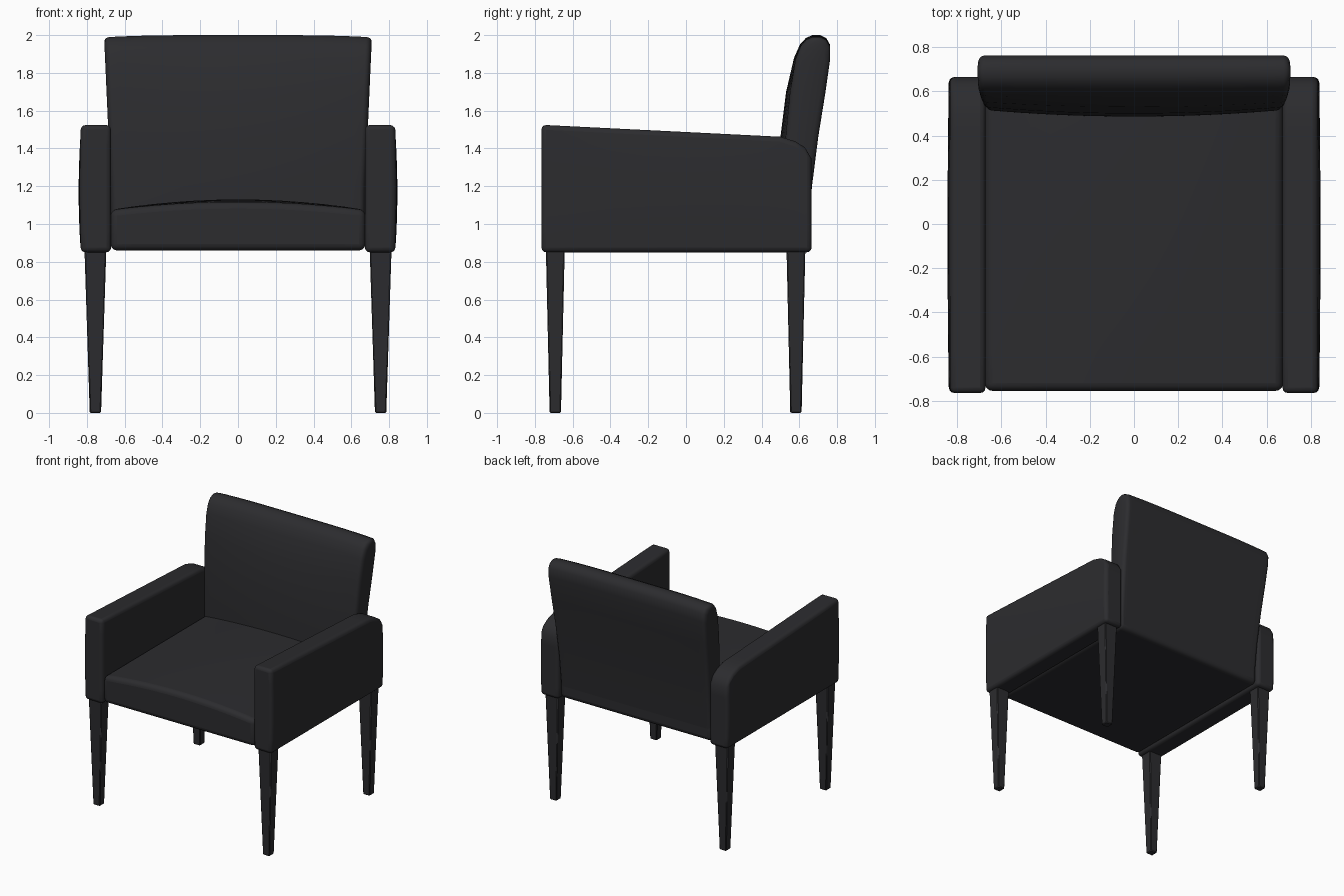
import bpy, bmesh, math

if "Cube" in bpy.data.objects:
    bpy.data.objects.remove(bpy.data.objects["Cube"])

mat = bpy.data.materials.new("charcoal")
mat.diffuse_color = (0.025, 0.025, 0.028, 1)
mat.use_nodes = True
mat.node_tree.nodes["Principled BSDF"].inputs["Base Color"].default_value = mat.diffuse_color


def lerp_table(table, t):
    """Piecewise-linear lookup in (key, value) pairs."""
    for (a, va), (b, vb) in zip(table, table[1:]):
        if t <= b:
            return va + (vb - va) * (t - a) / (b - a)
    return table[-1][1]


def shaped_box(name, us, vs, ws, fn, bevel=0, segments=3):
    """Box surface on a grid of stations, each grid point placed by fn(u, v, w)."""
    bm = bmesh.new()
    cache = {}

    def vert(key):
        if key not in cache:
            cache[key] = bm.verts.new(fn(*key))
        return cache[key]

    axes = (us, vs, ws)
    for k in range(3):
        i, j = (k + 1) % 3, (k + 2) % 3
        for end in (axes[k][0], axes[k][-1]):
            for a0, a1 in zip(axes[i], axes[i][1:]):
                for b0, b1 in zip(axes[j], axes[j][1:]):
                    quad = []
                    for a, b in ((a0, b0), (a1, b0), (a1, b1), (a0, b1)):
                        key = [0, 0, 0]
                        key[k], key[i], key[j] = end, a, b
                        quad.append(vert(tuple(key)))
                    bm.faces.new(quad)
    bmesh.ops.recalc_face_normals(bm, faces=bm.faces)
    mesh = bpy.data.meshes.new(name)
    bm.to_mesh(mesh)
    bm.free()
    ob = bpy.data.objects.new(name, mesh)
    bpy.context.collection.objects.link(ob)
    mesh.materials.append(mat)
    if bevel:
        mod = ob.modifiers.new("soft_edges", 'BEVEL')
        mod.width, mod.segments = bevel, segments
        mod.limit_method, mod.angle_limit = 'ANGLE', math.radians(40)
    bpy.ops.object.select_all(action='DESELECT')
    ob.select_set(True)
    bpy.context.view_layer.objects.active = ob
    bpy.ops.object.shade_smooth_by_angle(angle=math.radians(40))
    return ob


def spread(n, a=-1.0, b=1.0):
    return [a + (b - a) * i / n for i in range(n + 1)]


# Seat: crowned cushion with rounded front edge
def seat_point(u, v, w):
    crown = 1.075 + 0.055 * (1 - u * u) * (1 - 0.25 * v * v)
    z = 0.86 if w < 0 else crown
    return (0.675 * u, -0.055 + 0.7 * v, z)


shaped_box("seat", spread(12), spread(8), [-1, 1], seat_point, 0.035, 4)

# Backrest: leaning padded slab, rounded top and ends
FRONT = [(0.96, 0.485), (1.2, 0.487), (1.46, 0.5), (1.7, 0.53), (1.88, 0.572),
         (1.95, 0.603), (1.985, 0.635), (2.0, 0.67)]
BACK = [(0.96, 0.645), (1.2, 0.667), (1.46, 0.70), (1.7, 0.738), (1.88, 0.763),
        (1.95, 0.762), (1.985, 0.742), (2.0, 0.71)]
R = 0.03


def back_point(u, v, w):
    half = 0.67 + 0.036 * max(0, (w - 1.1) / 0.85)
    d = min(R, half * (1 - abs(u)))
    shrink = R - math.sqrt(max(0, R * R - (R - d) ** 2))
    f, b = lerp_table(FRONT, w), lerp_table(BACK, w)
    s = min(shrink, 0.4 * (b - f))
    y = f + 0.03 * u ** 2 * min(1, (2 - w) / 0.4) + s if v < 0 else b - s
    top = max(0, (w - 1.5) / 0.5)
    return (half * u, y, w - top * (0.012 * u ** 4 + 0.6 * shrink))


ends = [0.956, 0.965, 0.978, 0.99, 1.0]
us = [-e for e in reversed(ends)] + spread(12, -0.9, 0.9) + ends
shaped_box("backrest", us, [-1, 1], [z for z, _ in FRONT], back_point)

# Arms: upholstered side panels, sloping top with rounded rear corner
ARM_TOP = [(-0.765, 1.525), (0.5, 1.462), (0.58, 1.437), (0.63, 1.405), (0.665, 1.345)]
ARM_YS = spread(6, -0.765, 0.4) + [y for y, _ in ARM_TOP[1:]]

for side, s in (("left", -1), ("right", 1)):
    def arm_point(u, v, w):
        t = (v + 0.05) / 0.715
        bulge = 0.012 * (1 - (2 * w - 1) ** 2) * (1 - 0.5 * t * t)
        x = 0.832 + bulge if u > 0 else 0.672
        return (s * x, v, 0.85 + w * (lerp_table(ARM_TOP, v) - 0.85))

    shaped_box(side + "_arm", [-1, 1], ARM_YS, spread(6, 0, 1), arm_point, 0.025)

    # Legs: square, tapering to the floor
    for end, y in (("front", -0.692), ("rear", 0.582)):
        def leg_point(u, v, w):
            hx, hy = (0.058, 0.05) if w else (0.03, 0.03)
            return (s * (0.755 + u * hx), y + v * hy, 0.87 * w)

        shaped_box(f"{end}_{side}_leg", [-1, 1], [-1, 1], [0, 1], leg_point, 0.006, 1)
